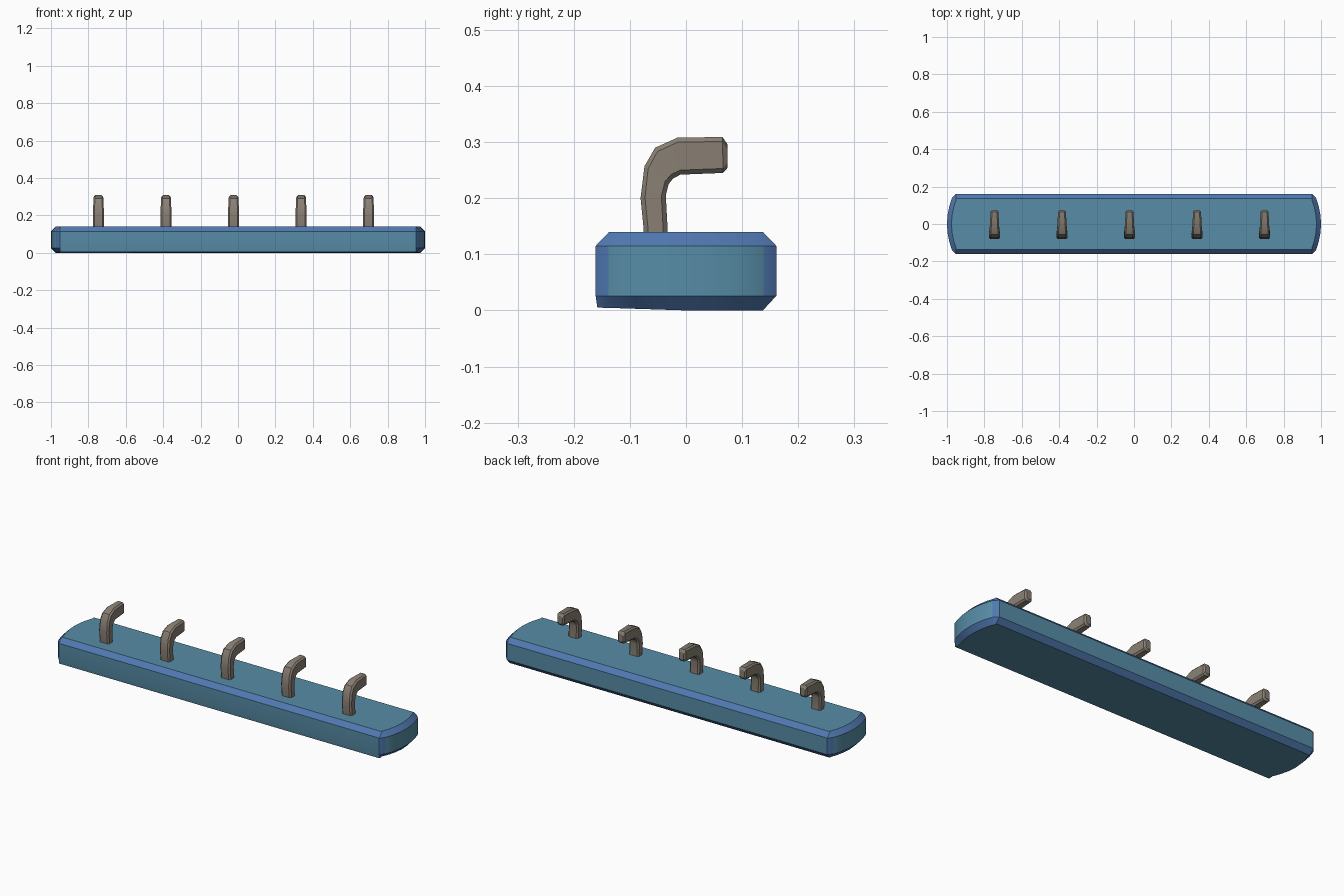
import bpy, bmesh, math

if "Cube" in bpy.data.objects:
    bpy.data.objects.remove(bpy.data.objects["Cube"])


def material(name, rgb):
    m = bpy.data.materials.new(name)
    m.diffuse_color = (*rgb, 1)
    m.use_nodes = True
    m.node_tree.nodes["Principled BSDF"].inputs["Base Color"].default_value = m.diffuse_color
    return m


teal = material("teal_face", (0.095, 0.265, 0.385))
blue = material("blue_edge", (0.08, 0.19, 0.44))
grey = material("warm_grey", (0.25, 0.215, 0.175))


def finish(bm, name, mats, angle):
    bmesh.ops.recalc_face_normals(bm, faces=bm.faces)
    if len(mats) > 1:  # chamfers get the second colour
        for f in bm.faces:
            f.normal_update()
            f.material_index = 0 if max(map(abs, f.normal)) > 0.9 else 1
    me = bpy.data.meshes.new(name)
    bm.to_mesh(me)
    bm.free()
    for m in mats:
        me.materials.append(m)
    ob = bpy.data.objects.new(name, me)
    bpy.context.collection.objects.link(ob)
    bpy.ops.object.select_all(action='DESELECT')
    ob.select_set(True)
    bpy.context.view_layer.objects.active = ob
    bpy.ops.object.shade_smooth_by_angle(angle=math.radians(angle))
    return ob


def loft(bm, rings):
    rings = [[bm.verts.new(p) for p in r] for r in rings]
    for a, b in zip(rings, rings[1:]):
        for i in range(len(a)):
            j = (i + 1) % len(a)
            bm.faces.new((a[i], a[j], b[j], b[i]))
    bm.faces.new(rings[0])
    bm.faces.new(rings[-1])


# Backboard: long bar with bowed ends and chamfered edges
def outline(inset, z, bottom=False):
    end = [(0.953, -0.161)]
    end += [(1 - 0.026 * (y / 0.138) ** 2, y)
            for y in (-0.138, -0.092, -0.046, 0, 0.046, 0.092, 0.138)]
    end += [(0.953, 0.161)]
    ring = []
    for x, y in end:
        if abs(y) > 0.15:
            nx, ny = x, y - math.copysign(inset, y)
        else:
            nx, ny = x - inset, y * (1 - inset / 0.5)
        nz = z
        if bottom and y < 0:  # front lower edge stays sharp and slightly lifted
            nz = 0.005 * -y / 0.161
            if y < -0.15:
                ny = -0.158
        ring.append((nx, ny, nz))
    return ring + [(-x, y, z) for x, y, z in reversed(ring)]


bm = bmesh.new()
loft(bm, [outline(0.024, 0, True), outline(0, 0.026),
          outline(0, 0.115), outline(0.024, 0.14)])
finish(bm, "backboard", [teal, blue], 25)

# Pegs: bent bars with chamfered section; (outer y, z, inner y, z, half width)
sections = [
    (-0.074, 0.120, -0.033, 0.120, 0.029),
    (-0.076, 0.150, -0.033, 0.150, 0.029),
    (-0.081, 0.200, -0.036, 0.205, 0.029),
    (-0.074, 0.257, -0.031, 0.225, 0.028),
    (-0.055, 0.290, -0.023, 0.235, 0.027),
    (-0.015, 0.308, -0.010, 0.242, 0.025),
    (0.065, 0.309, 0.066, 0.245, 0.021),
    (0.074, 0.296, 0.074, 0.254, 0.014),
]
C = 0.008


def peg_ring(cx, oy, oz, iy, iz, w):
    d = math.hypot(iy - oy, iz - oz)
    pts = [(-w + C, 0), (w - C, 0), (w, C), (w, d - C),
           (w - C, d), (-w + C, d), (-w, d - C), (-w, C)]
    return [(cx + x, oy + (iy - oy) * t / d, oz + (iz - oz) * t / d)
            for x, t in pts]


for i in range(5):
    bm = bmesh.new()
    cx = -0.746 + i * 0.361
    loft(bm, [peg_ring(cx, *s) for s in sections])
    finish(bm, f"peg_{i + 1}", [grey], 32)
